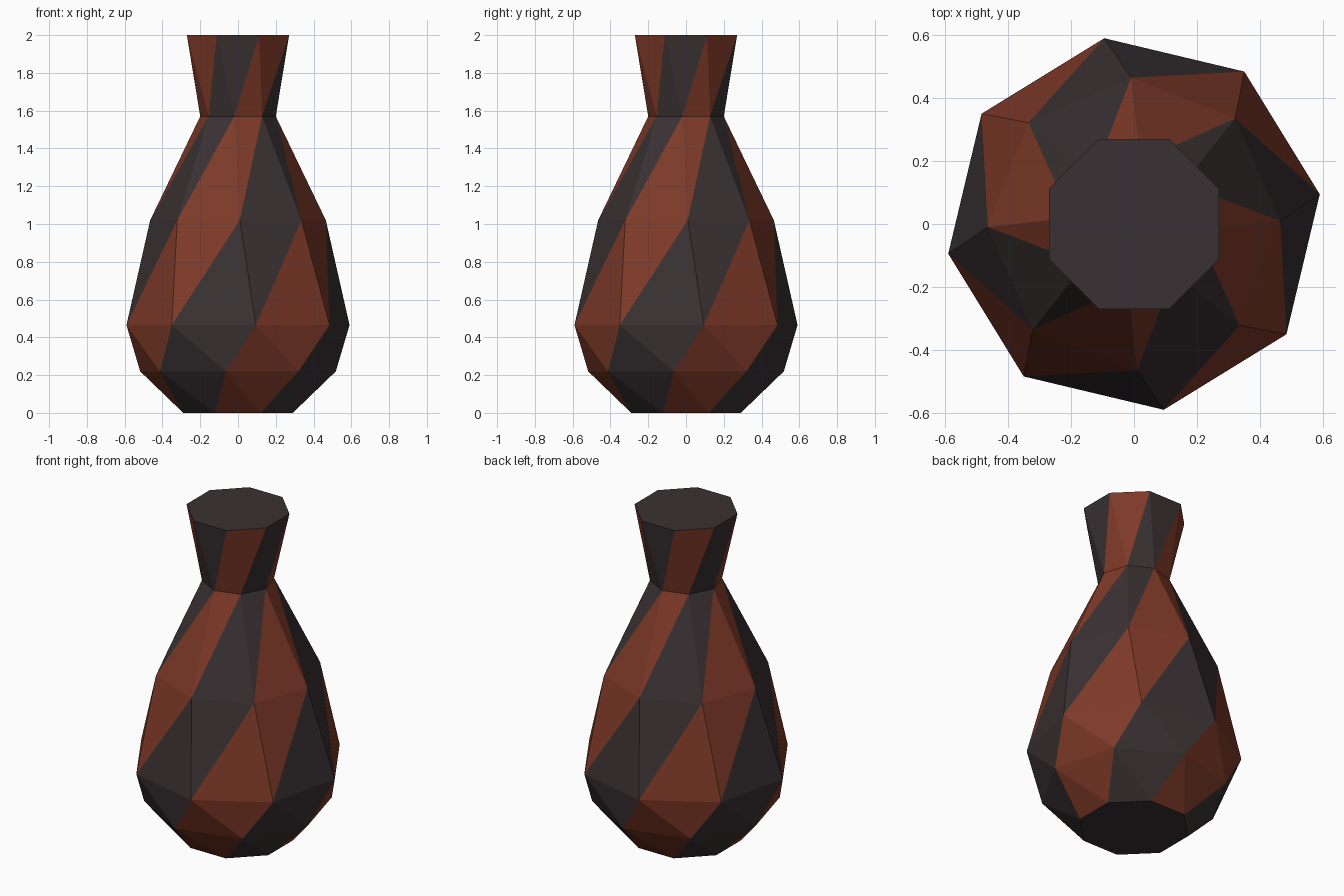
import bpy
import bmesh
from math import radians, cos, sin

cube = bpy.data.objects.get("Cube")
if cube:
    bpy.data.objects.remove(cube, do_unlink=True)

SIDES = 8
# Rings from base to rim: height, radius, twist in degrees
RINGS = [
    (0.0, 0.314, -202.5),
    (0.22, 0.522, -187.2),
    (0.465, 0.598, -170.9),
    (1.02, 0.465, -133.8),
    (1.57, 0.201, -95.7),
    (2.0, 0.293, -67.5),
]


def make_material(name, color):
    mat = bpy.data.materials.new(name)
    mat.use_nodes = True
    mat.diffuse_color = color
    mat.node_tree.nodes["Principled BSDF"].inputs["Base Color"].default_value = color
    return mat


charcoal = make_material("charcoal", (0.042, 0.031, 0.033, 1))
rust = make_material("rust red", (0.21, 0.042, 0.021, 1))

bm = bmesh.new()


def make_ring(height, radius, twist):
    angles = [radians(twist + 360 / SIDES * i) for i in range(SIDES)]
    return [bm.verts.new((radius * cos(a), radius * sin(a), height)) for a in angles]


rings = [make_ring(*ring) for ring in RINGS]

# Twisted wall: triangles in alternating spiral stripes
for low, high in zip(rings, rings[1:]):
    for i in range(SIDES):
        j = (i + 1) % SIDES
        for corners in ((low[i], low[j], high[i]), (low[j], high[j], high[i])):
            bm.faces.new(corners).material_index = (i + 1) % 2

# Flat base and closed top
bm.faces.new(rings[0][::-1])
bm.faces.new(rings[-1])
bmesh.ops.recalc_face_normals(bm, faces=bm.faces)

mesh = bpy.data.meshes.new("twisted_vase")
bm.to_mesh(mesh)
bm.free()
mesh.materials.append(charcoal)
mesh.materials.append(rust)
vase = bpy.data.objects.new("twisted_vase", mesh)
bpy.context.collection.objects.link(vase)
